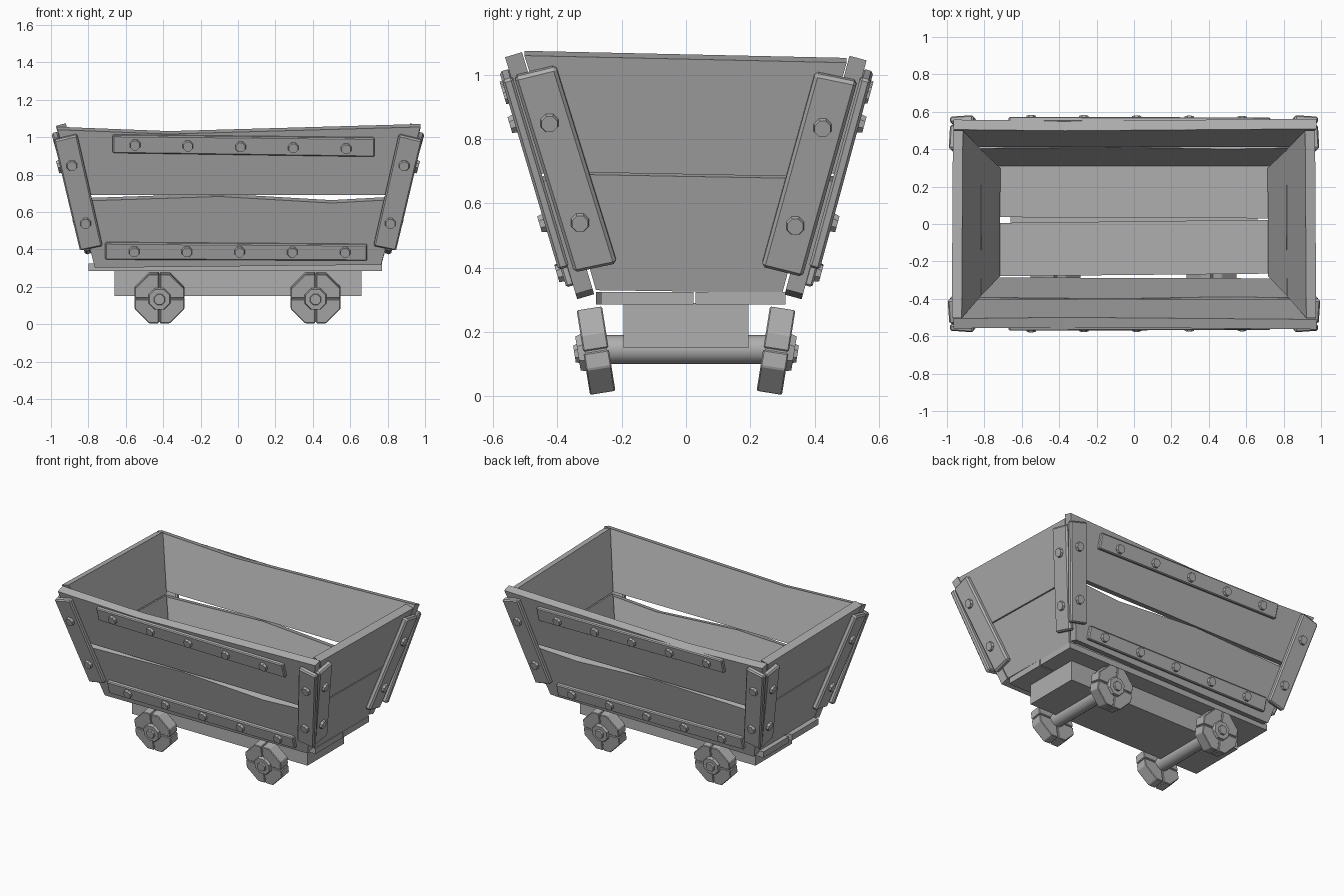
import bpy, bmesh
from math import sin, cos, pi, radians, sqrt

if "Cube" in bpy.data.objects:
    bpy.data.objects.remove(bpy.data.objects["Cube"])

# Dark grey paint shared by every part
grey = bpy.data.materials.new("dark_grey")
grey.diffuse_color = (.43, .43, .43, 1)
grey.use_nodes = True
grey.node_tree.nodes["Principled BSDF"].inputs["Base Color"].default_value = grey.diffuse_color


def prism(name, pts, d0, d1, place, taper=1.0, bevel=0.0):
    """Extrude a 2D outline from depth d0 to d1 through a placement function."""
    cu = sum(p[0] for p in pts) / len(pts)
    cv = sum(p[1] for p in pts) / len(pts)
    bm = bmesh.new()
    a = [bm.verts.new(place(u, v, d0)) for u, v in pts]
    b = [bm.verts.new(place(cu + (u - cu) * taper, cv + (v - cv) * taper, d1)) for u, v in pts]
    bm.faces.new(a)
    bm.faces.new(b)
    n = len(pts)
    for i in range(n):
        j = (i + 1) % n
        bm.faces.new((a[i], a[j], b[j], b[i]))
    bmesh.ops.recalc_face_normals(bm, faces=bm.faces)
    me = bpy.data.meshes.new(name)
    bm.to_mesh(me)
    bm.free()
    me.materials.append(grey)
    ob = bpy.data.objects.new(name, me)
    bpy.context.collection.objects.link(ob)
    if bevel:
        m = ob.modifiers.new("chamfer", 'BEVEL')
        m.width, m.segments = bevel, 1
    return ob


def ngon(cu, cv, r, n=8):
    return [(cu + r * cos(2 * pi * (i + .5) / n), cv + r * sin(2 * pi * (i + .5) / n)) for i in range(n)]


def wall(base, z0, k, to_xy):
    """Leaning wall plane: u along the wall, z up, d outward along its normal."""
    c = 1 / sqrt(1 + k * k)

    def place(u, z, d):
        out = base + k * (z - z0) + d * c
        return (*to_xy(u, out), z - d * k * c)
    return place


def flat(u, v, d):
    return (u, v, d)


def rivet(name, u, z, place, d=.028):
    prism(name, ngon(u, z, .033), d - .01, d + .018, place, taper=.8)


front = wall(.338, .30, .298, lambda u, o: (u, -o))
back = wall(.362, .31, .272, lambda u, o: (u, o))
right = wall(.767, .32, .28, lambda u, o: (o, u))
left = wall(.767, .32, .28, lambda u, o: (-o, u))

# Long side walls: two warped planks, two riveted rails, two corner straps
for tag, pl, dz in (("front", front, 0), ("back", back, -.01)):
    prism(tag + "_upper_plank", [(-.965, 1.04 + dz), (-.37, 1.017 + dz), (.975, 1.055 + dz), (.872, .69),
                                 (.1, .692), (-.1, .69), (-.865, .692)], -.055, 0, pl)
    prism(tag + "_lower_plank", [(-.858, .658), (-.1, .683), (.5, .648), (.862, .668),
                                 (.765, .318), (-.765, .302)], -.055, 0, pl)
    prism(tag + "_upper_rail", [(-.67, 1.015), (.73, 1.0), (.73, .9), (-.67, .92)], -.005, .022, pl, bevel=.006)
    prism(tag + "_lower_rail", [(-.71, .44), (.69, .43), (.69, .345), (-.71, .35)], -.005, .022, pl, bevel=.006)
    for i in range(5):
        rivet(tag + "_upper_rail_rivet", -.55 + .282 * i, .965 - .005 * i, pl, .02)
        rivet(tag + "_lower_rail_rivet", -.555 + .282 * i, .395 - .001 * i, pl, .02)
    for s in (-1, 1):
        prism(tag + "_corner_strap", [(s * u, z) for u, z in
              ((.985, .99), (.86, 1.02), (.725, .425), (.845, .40))], -.005, .03, pl, bevel=.008)
        rivet(tag + "_corner_rivet", s * .888, .857, pl)
        rivet(tag + "_corner_rivet", s * .815, .548, pl)

# End walls: two tapered planks and two riveted corner straps each
for tag, pl in (("right_end", right), ("left_end", left)):
    prism(tag + "_upper_plank", [(-.503, 1.06), (.5, 1.038), (.397, .683), (-.388, .698)], -.055, 0, pl)
    prism(tag + "_lower_plank", [(-.384, .691), (.394, .677), (.3, .322), (-.28, .33)], -.055, 0, pl)
    prism(tag + "_corner_strap", [(-.535, 1.0), (-.405, 1.032), (-.215, .42), (-.348, .392)],
          -.005, .034, pl, bevel=.01)
    prism(tag + "_corner_strap", [(.402, 1.012), (.533, .985), (.363, .378), (.235, .41)],
          -.005, .034, pl, bevel=.01)
    for u, z in ((-.425, .86), (-.33, .55), (.425, .845), (.34, .54)):
        rivet(tag + "_corner_rivet", u, z, pl, .032)

# Floor planks and chassis block
prism("floor_plank_front", [(-.8, -.28), (.77, -.265), (.77, .023), (-.8, .005)], .285, .325, flat)
prism("floor_plank_back", [(-.8, .037), (.77, .03), (.77, .31), (-.8, .31)], .285, .325, flat)
prism("chassis", [(-.66, -.195), (.66, -.195), (.66, .195), (-.66, .195)], .15, .29, flat)

# Axles, and octagonal wheels of four quarters on a core, splayed outward at the top
A, T, G = .133, .133 * .4142, .003
quarter = [(G, G), (A, G), (A, T), (T, A), (G, A)]
tilt = radians(9)
for x in (-.42, .415):
    bpy.ops.mesh.primitive_cylinder_add(vertices=16, radius=.045, depth=.58,
                                        location=(x, 0, .145), rotation=(pi / 2, 0, 0))
    axle = bpy.context.object
    axle.name = "axle"
    axle.data.materials.append(grey)
    bpy.ops.object.shade_smooth_by_angle()
    for s in (-1, 1):
        def wheel(u, v, d, x=x, s=s):
            return (x + u, s * (.28 + d * cos(tilt) + v * sin(tilt)), .142 + v * cos(tilt) - d * sin(tilt))
        for i in (-1, 1):
            for j in (-1, 1):
                prism("wheel_quarter", [(i * u, j * v) for u, v in quarter], -.04, .04, wheel, bevel=.004)
        prism("wheel_core", ngon(0, 0, .136), -.034, .034, wheel)
        prism("wheel_hub", ngon(0, 0, .066), .03, .057, wheel, taper=.88)
        prism("hub_cap", ngon(0, 0, .034), .05, .068, wheel, taper=.85)
